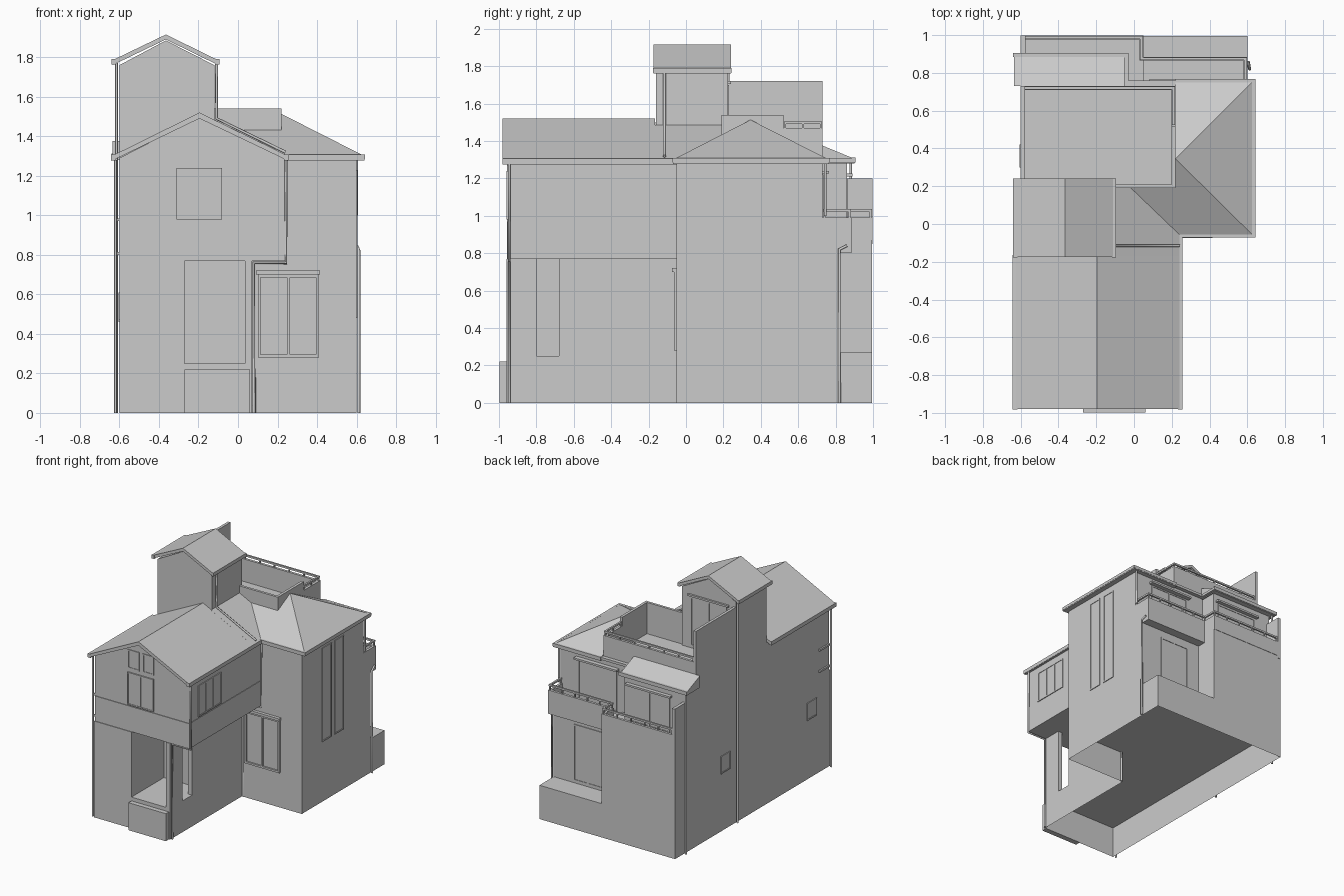
import bpy, bmesh
from mathutils import Vector

if "Cube" in bpy.data.objects:
    bpy.data.objects.remove(bpy.data.objects["Cube"])


def finish(name, bm, recalc=True):
    if recalc:
        bmesh.ops.recalc_face_normals(bm, faces=bm.faces)
    me = bpy.data.meshes.new(name)
    bm.to_mesh(me)
    bm.free()
    ob = bpy.data.objects.new(name, me)
    bpy.context.collection.objects.link(ob)
    return ob


def add_box(bm, x, y, z):
    r = bmesh.ops.create_cube(bm, size=1)
    for v in r["verts"]:
        v.co = Vector([(a[0] + a[1]) / 2 + c * (a[1] - a[0]) for a, c in zip((x, y, z), v.co)])


def boxes(name, *parts):
    bm = bmesh.new()
    for p in parts:
        add_box(bm, *p)
    return finish(name, bm)


def prism(name, pts, axis, a, b):
    """Extrude a 2D profile: axis 'y' uses (x,z), axis 'x' uses (y,z)."""
    bm = bmesh.new()
    to3 = (lambda p: (p[0], a, p[1])) if axis == "y" else (lambda p: (a, p[0], p[1]))
    f = bm.faces.new([bm.verts.new(to3(p)) for p in pts])
    g = bmesh.ops.extrude_face_region(bm, geom=[f])
    d = Vector((0, b - a, 0)) if axis == "y" else Vector((b - a, 0, 0))
    bmesh.ops.translate(bm, verts=[v for v in g["geom"] if isinstance(v, bmesh.types.BMVert)], vec=d)
    return finish(name, bm)


def pipe(name, pts, r=0.008):
    cu = bpy.data.curves.new(name, "CURVE")
    cu.dimensions = "3D"
    cu.bevel_depth, cu.bevel_resolution, cu.use_fill_caps = r, 1, True
    s = cu.splines.new("POLY")
    s.points.add(len(pts) - 1)
    for p, c in zip(s.points, pts):
        p.co = (*c, 1)
    ob = bpy.data.objects.new(name, cu)
    bpy.context.collection.objects.link(ob)
    bpy.ops.object.select_all(action="DESELECT")
    ob.select_set(True)
    bpy.context.view_layer.objects.active = ob
    bpy.ops.object.convert(target="MESH")


def window(name, axis, sign, pos, u, z, panes=1, t=0.01, d=0.006):
    """Raised frame with mullions on a wall facing sign*axis."""
    bm = bmesh.new()

    def bar(ua, ub, za, zb, depth=d):
        n = sorted((pos - sign * 0.005, pos + sign * depth))
        if axis == "x":
            add_box(bm, n, (ua, ub), (za, zb))
        else:
            add_box(bm, (ua, ub), n, (za, zb))
    bar(u[0], u[1], z[0], z[0] + t)
    bar(u[0], u[1], z[1] - t, z[1])
    for i in range(panes + 1):
        c = u[0] + (u[1] - u[0] - t) * i / panes
        bar(c, c + t, z[0] + t, z[1] - t)
    bar(u[0] + t, u[1] - t, z[0] + t, z[1] - t, 0.002)
    return finish(name, bm)


def railing(name, pts, z0, z1, r=0.007):
    """Top rail and posts along axis-aligned segments."""
    bm = bmesh.new()
    for (xa, ya), (xb, yb) in zip(pts, pts[1:]):
        add_box(bm, (min(xa, xb) - r, max(xa, xb) + r), (min(ya, yb) - r, max(ya, yb) + r), (z1 - 0.014, z1))
        n = max(1, round((abs(xb - xa) + abs(yb - ya)) / 0.12))
        for i in range(n + 1):
            x, y = xa + (xb - xa) * i / n, ya + (yb - ya) * i / n
            add_box(bm, (x - r * .7, x + r * .7), (y - r * .7, y + r * .7), (z0, z1 - 0.01))
    return finish(name, bm)


# Ground shell: footprint walls with a floor on top, open underneath
bm = bmesh.new()
foot = [(-.6, -.96), (.07, -.96), (.07, -.05), (.6, -.05), (.6, .995), (-.6, .995)]
low = [bm.verts.new((*p, 0)) for p in foot]
top = [bm.verts.new((*p, .25)) for p in foot]
bm.faces.new(top)
for i in range(len(foot)):
    j = (i + 1) % len(foot)
    bm.faces.new((low[i], low[j], top[j], top[i]))
finish("ground_shell", bm, False)

# Main body, right block and rear ground floor
boxes("main_body", ((-.6, .07), (-.55, .73), (.25, 1.29)))
boxes("right_block", ((.07, .6), (-.05, .73), (.25, 1.29)))
boxes("rear_ground_floor", ((.05, .6), (.73, .815), (.25, .82)))
boxes("rear_left_block", ((-.6, .05), (.73, .995), (.25, .9)))
boxes("rear_base_top", ((.05, .6), (.815, .995), (.25, .27)))

# Front porch: open room with piers
boxes("porch_walls",
      ((-.6, -.27), (-.96, -.55), (.25, .77)),
      ((.035, .07), (-.96, -.8), (.25, .77)),
      ((.035, .07), (-.68, -.55), (.25, .77)))
boxes("planter", ((-.27, .06), (-.998, -.955), (0, .22)))

# Overhanging upper floor with gable front
prism("upper_floor", [(-.6, .77), (.235, .77), (.235, 1.29), (-.19, 1.5), (-.6, 1.29)], "y", -.95, -.16)
boxes("upper_floor_rear", ((.05, .235), (-.16, -.04), (.77, 1.29)))
boxes("upper_floor_band", ((-.598, .239), (-.955, -.06), (.77, .97)))

# Front gable roof, its right slope continues back to the terrace
prism("gable_roof", [(-.64, 1.275), (-.64, 1.3), (-.195, 1.52), (.255, 1.3), (.255, 1.275), (-.195, 1.49)],
      "y", -.98, -.165)
prism("gable_roof_rear", [(-.12, 1.28), (-.12, 1.484), (.255, 1.3), (.255, 1.275)], "y", -.17, .19)
boxes("main_gutters",
      ((-.642, -.618), (-.982, -.165), (1.278, 1.307)),
      ((.233, .257), (-.982, -.07), (1.278, 1.307)))

# Hip roof on the right block
bm = bmesh.new()
for p in [(.64, -.07), (.64, .765), (.22, -.07), (.22, .765)]:
    for z in (1.278, 1.3):
        bm.verts.new((*p, z))
bm.verts.new((.22, .345, 1.513))
bmesh.ops.convex_hull(bm, input=bm.verts)
finish("hip_roof", bm)
prism("hip_roof_front", [(-.07, 1.28), (-.07, 1.3), (.19, 1.433), (.19, 1.28)], "x", -.11, .22)
boxes("hip_gutters",
      ((.625, .642), (-.072, .767), (1.285, 1.308)),
      ((.24, .642), (-.072, -.055), (1.285, 1.308)),
      ((.22, .642), (.75, .767), (1.285, 1.308)))

# Roof terrace
boxes("terrace_parapet",
      ((-.12, .22), (.19, .21), (1.28, 1.54)),
      ((.198, .22), (.21, .52), (1.28, 1.54)),
      ((.198, .22), (.52, .73), (1.28, 1.47)),
      ((-.6, .198), (.71, .73), (1.28, 1.47)))
boxes("terrace_side_wall", ((-.6, -.578), (.22, .73), (1.28, 1.72)))
railing("terrace_railing", [(.209, .53), (.209, .72), (-.57, .72)], 1.46, 1.505)

# Stair tower
prism("tower", [(-.6, 1.2), (-.12, 1.2), (-.12, 1.76), (-.365, 1.885), (-.6, 1.76)], "y", -.16, .225)
prism("tower_roof", [(-.635, 1.76), (-.635, 1.785), (-.365, 1.915), (-.1, 1.785), (-.1, 1.76), (-.365, 1.89)],
      "y", -.175, .24)
boxes("tower_gutters", *[((x, x + .022), (-.177, .242), (1.762, 1.79)) for x in (-.64, -.116)])

# Rear room with lean-to roof
boxes("rear_room", ((-.6, -.06), (.73, .86), (.88, 1.3)))
prism("rear_room_roof", [(.73, 1.28), (.73, 1.375), (.9, 1.305), (.9, 1.28)], "x", -.635, -.05)
boxes("rear_gutters",
      ((-.64, -.03), (.885, .905), (1.285, 1.312)),
      ((-.05, -.03), (.74, .9), (1.285, 1.305)),
      ((-.05, .22), (.73, .76), (1.285, 1.305)))
boxes("rear_fin_wall", ((-.6, -.575), (.86, .998), (.85, 1.2)))

# Rear balconies
boxes("balcony_slab", ((.05, .6), (.73, .885), (.8, .88)))
boxes("balcony_parapet",
      ((.58, .6), (.73, .885), (.87, .99)),
      ((.05, .58), (.865, .885), (.87, .99)),
      ((.03, .05), (.865, .998), (.87, .99)),
      ((-.575, .03), (.978, .998), (.87, .99)))
railing("balcony_railing", [(.59, .74), (.59, .875), (.04, .875), (.04, .987), (-.57, .987)], .98, 1.035)

# Windows
window("front_window", "y", -1, -.955, (-.31, -.08), (.98, 1.24), 2)
window("gable_window_left", "y", -1, -.95, (-.31, -.205), (1.27, 1.42))
window("gable_window_right", "y", -1, -.95, (-.175, -.08), (1.27, 1.42))
window("wing_side_window", "x", 1, .235, (-.84, -.55), (.98, 1.23), 3)
window("hall_window", "y", -1, -.05, (.1, .41), (.28, .7), 2, .015, .015)
boxes("hall_window_hood", ((.09, .415), (-.075, -.05), (.7, .72)))
for i, u in enumerate([(.205, .32), (.36, .475)]):
    window(f"tall_window_{i}", "x", 1, .6, u, (.48, 1.23), 1)
for i, (y, z) in enumerate([(-.73, .54), (.36, .53)]):
    window(f"left_window_{i}", "x", -1, -.6, (y - .06, y + .06), (z - .07, z + .07), 1)
boxes("left_vents", *[((-.612, -.6), (-.95, -.82), (z, z + .015)) for z in (.8, .97)])
window("rear_ground_window", "y", 1, .815, (.16, .42), (.29, .74), 2)
window("rear_balcony_door", "y", 1, .73, (.1, .44), (.89, 1.22), 2)
window("rear_room_window", "y", 1, .86, (-.46, -.1), (.92, 1.2), 2)
window("tower_door", "y", 1, .225, (-.52, -.2), (1.31, 1.7), 2)
boxes("rear_hoods",
      ((.08, .46), (.73, .765), (1.225, 1.24)),
      ((-.48, -.08), (.86, .89), (1.21, 1.225)),
      ((-.54, -.18), (.225, .24), (1.705, 1.72)))

# Downpipes
pipe("front_downpipe", [(.243, -.945, 1.28), (.243, -.945, .76), (.08, -.945, .76), (.08, -.945, 0)])
pipe("corner_downpipe", [(.245, -.045, 1.28), (.245, -.045, .755), (.085, -.045, .755), (.085, -.045, 0)])
pipe("front_left_downpipe", [(-.62, -.95, 1.28), (-.62, -.95, 0)])
pipe("tower_left_downpipe", [(-.615, .225, 1.77), (-.615, .225, 0)])
pipe("tower_roof_downpipe", [(-.108, -.115, 1.77), (-.108, -.115, 1.49), (.24, -.115, 1.319)])
pipe("rear_left_downpipe", [(-.615, .88, 1.29), (-.615, .88, 0)])
pipe("rear_right_downpipe", [(.6, .745, 1.28), (.6, .745, 1.0)])
pipe("rear_base_downpipe", [(.605, .86, .84), (.612, .82, .82), (.612, .82, 0)])
